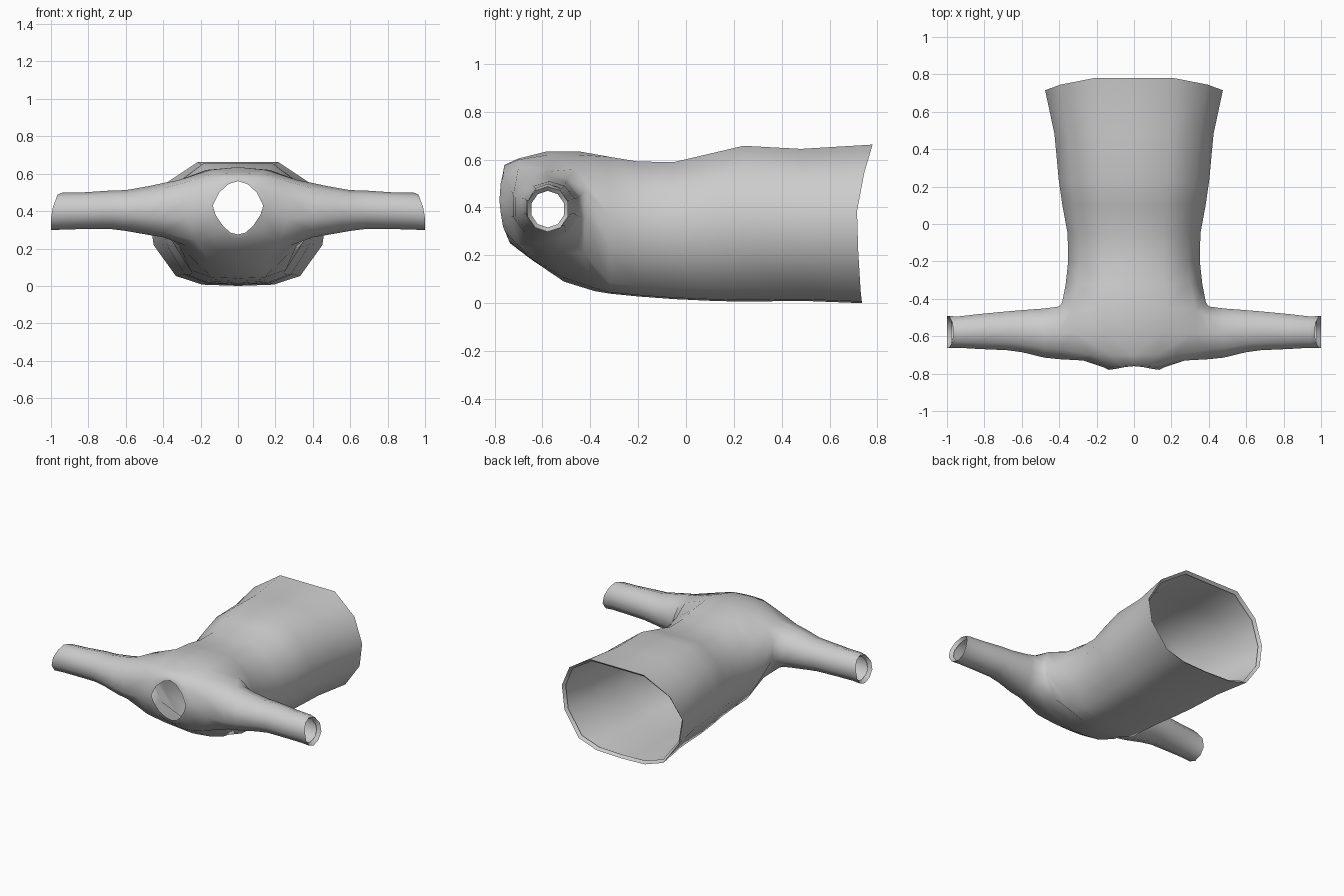
import bpy, bmesh, math

if "Cube" in bpy.data.objects:
    bpy.data.objects.remove(bpy.data.objects["Cube"])

bm = bmesh.new()

def ring(points):
    return [bm.verts.new(p) for p in points]

def bridge(a, b, cols, closed=False):
    n = len(a)
    for i in cols:
        j = (i + 1) % n if closed else i + 1
        bm.faces.new((a[i], a[j], b[j], b[i]))

# Half cross-section of the body, top centre to bottom centre
U = [0, .45, .83, 1, .95, .70, .40, 0]
V = [1, 1, .82, .58, .33, .08, .01, 0]

def section(ys, w, zb, zt):
    if not isinstance(ys, list):
        ys = [ys] * 8
    return ring([(w * u, y, zb + (zt - zb) * v) for u, v, y in zip(U, V, ys)])

# Neck opening and collar
neck = ring([(0, -.76, .56), (.05, -.765, .545), (.10, -.775, .50), (.135, -.78, .43),
             (.12, -.775, .38), (.08, -.765, .32), (.04, -.75, .285), (0, -.745, .275)])
collar = ring([(0, -.755, .58), (.07, -.76, .575), (.13, -.765, .53), (.165, -.765, .43),
               (.15, -.765, .37), (.10, -.75, .29), (.05, -.74, .26), (0, -.735, .25)])
# Shoulder rings in front of, across and behind the armhole
A = ring([(0, -.70, .605), (.12, -.70, .60), (.22, -.70, .57), (.27, -.73, .47),
          (.27, -.73, .36), (.22, -.70, .24), (.11, -.66, .195), (0, -.65, .185)])
B = ring([(0, -.58, .635), (.15, -.58, .62), (.32, -.58, .565),
          (.28, -.55, .215), (.14, -.52, .11), (0, -.51, .09)])
B = B[:3] + [None, None] + B[3:]
C = ring([(0, -.45, .635), (.17, -.45, .62), (.33, -.46, .56), (.385, -.42, .47),
          (.385, -.42, .36), (.31, -.43, .21), (.16, -.39, .065), (0, -.38, .05)])
bridge(neck, collar, range(7))
bridge(collar, A, range(7))
for r, s in ((A, B), (B, C)):
    bridge(r, s, (0, 1, 5, 6))

# Body tube with a flared hem and a turned-in lip
prev = C
for y, w, zb, zt in [(-.32, .365, .04, .612), (-.2, .352, .028, .592), (-.05, .355, .017, .59),
                     (.1, .383, .01, .625), (.24, .403, .006, .658), (.48, .425, .01, .645)]:
    cur = section(y, w, zb, zt)
    bridge(prev, cur, range(7))
    prev = cur
hem_y = [.78, .78, .745, .715, .72, .73, .735, .735]
for inset in (0, .018):
    cur = section([y - inset for y in hem_y], .475 - inset, inset, .663 - inset)
    bridge(prev, cur, range(7))
    prev = cur

# Sleeve grown from the armhole, with a turned-in cuff
prev = [A[2], A[3], A[4], A[5], B[5], C[5], C[4], C[3], C[2], B[2]]
for x, cy, cz, ry, rz, slant in [
        (.40, -.582, .405, .148, .145, 0), (.48, -.583, .403, .138, .13, 0),
        (.60, -.573, .403, .118, .109, 0), (.68, -.571, .407, .109, .103, 0),
        (.83, -.575, .402, .098, .098, 0), (.94, -.578, .40, .088, .099, 0),
        (1.0, -.578, .393, .09, .095, .035), (.975, -.578, .393, .072, .077, .03)]:
    pts = []
    for k in range(10):
        a = math.radians(54 - 36 * k)
        pts.append((x - slant * max(0, math.sin(a)), cy - ry * math.cos(a), cz + rz * math.sin(a)))
    cur = ring(pts)
    bridge(prev, cur, range(10), True)
    prev = cur

bmesh.ops.recalc_face_normals(bm, faces=bm.faces)
mesh = bpy.data.meshes.new("shirt")
bm.to_mesh(mesh)
bm.free()
mesh.update()
# Make the shell face outwards (upper back panel must point up)
top = max(mesh.polygons, key=lambda p: p.center.z if -.3 < p.center.y < .3 else -1)
if top.normal.z < 0:
    mesh.flip_normals()

shirt = bpy.data.objects.new("shirt", mesh)
bpy.context.collection.objects.link(shirt)
m = shirt.modifiers.new("mirror", 'MIRROR')
m.use_clip = True
m.merge_threshold = .001
bpy.context.view_layer.objects.active = shirt
shirt.select_set(True)
bpy.ops.object.shade_smooth_by_angle(angle=math.radians(60))
